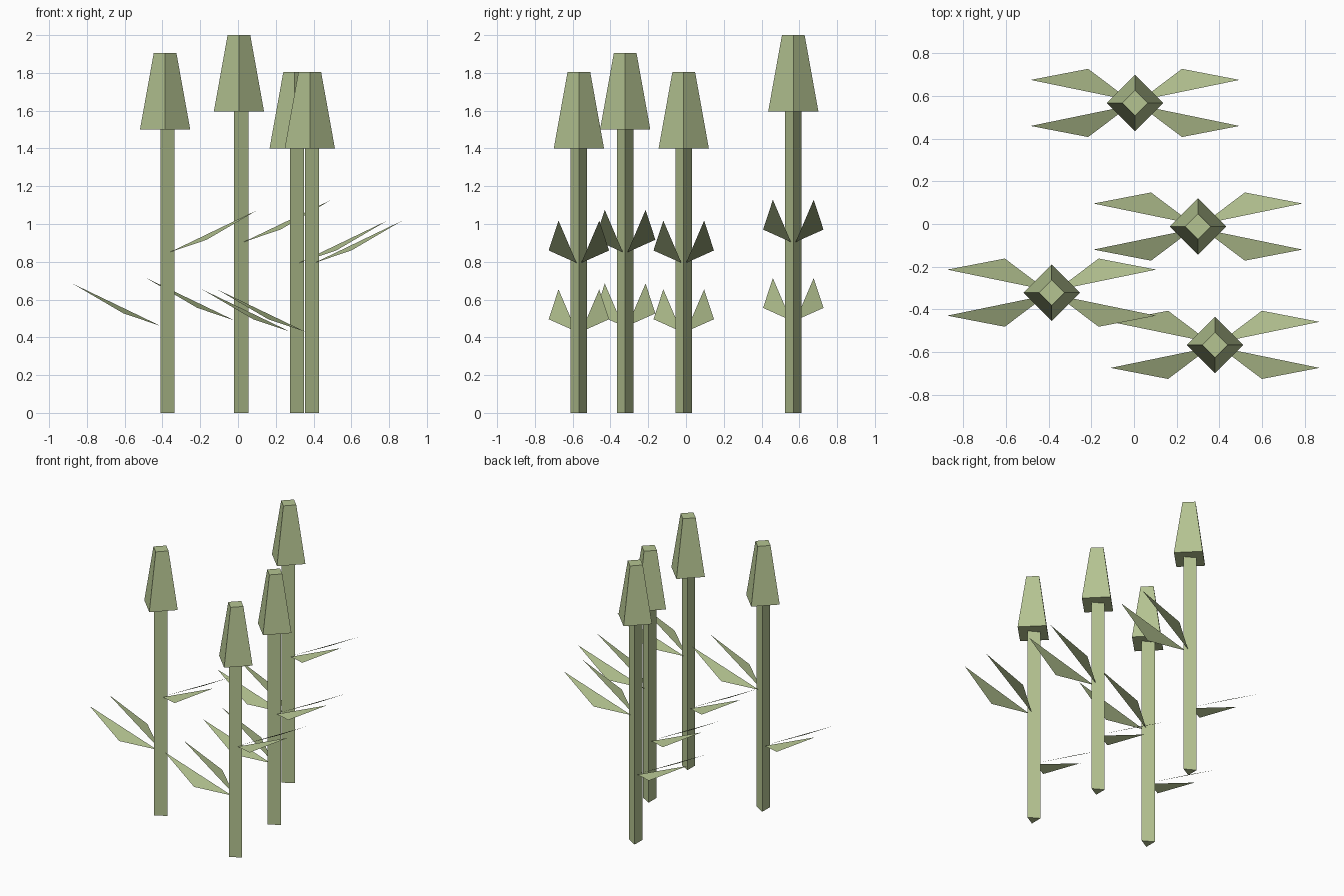
import bpy
import bmesh
from math import cos, sin, tau

cube = bpy.data.objects.get("Cube")
if cube:
    bpy.data.objects.remove(cube, do_unlink=True)

green = bpy.data.materials.new("sage_green")
green.use_nodes = True
colour = (0.46, 0.55, 0.285, 1)
green.diffuse_color = colour
green.node_tree.nodes["Principled BSDF"].inputs["Base Color"].default_value = colour


def finish(name, bm, location):
    mesh = bpy.data.meshes.new(name)
    bm.to_mesh(mesh)
    bm.free()
    mesh.materials.append(green)
    obj = bpy.data.objects.new(name, mesh)
    obj.location = location
    bpy.context.collection.objects.link(obj)


def frustum(name, sides, r_low, r_high, height, location):
    """Closed tapered prism with one corner on +x."""
    bm = bmesh.new()
    angles = [tau * i / sides for i in range(sides)]
    low = [bm.verts.new((r_low * cos(a), r_low * sin(a), 0)) for a in angles]
    high = [bm.verts.new((r_high * cos(a), r_high * sin(a), height)) for a in angles]
    bm.faces.new(low[::-1])
    bm.faces.new(high)
    for i in range(sides):
        j = (i + 1) % sides
        bm.faces.new((low[i], low[j], high[j], high[i]))
    finish(name, bm, location)


def leaf_pair(name, side, location):
    """Two flat triangular leaves rising outwards, mirrored front to back."""
    bm = bmesh.new()
    for s in (-1, 1):
        points = [(0.024, 0.012, 0), (0.49, 0.108, 0.224), (0.22, 0.16, 0.066)]
        verts = [bm.verts.new((side * x, s * y, z)) for x, y, z in points]
        face = bm.faces.new(verts)
        face.normal_update()
        if face.normal.z < 0:
            face.normal_flip()
    finish(name, bm, location)


# Stalk position and stem height
stalks = {
    "back": (0.005, 0.568, 1.595),
    "middle": (0.30, -0.012, 1.4),
    "right": (-0.386, -0.322, 1.5),
    "front": (0.38, -0.567, 1.4),
}
for label, (x, y, h) in stalks.items():
    # Three-sided stem, four-sided bud, high and low leaves
    frustum(label + "_stem", 3, 0.05, 0.05, h, (x, y, 0))
    frustum(label + "_bud", 4, 0.133, 0.06, 0.405, (x, y, h))
    leaf_pair(label + "_upper_leaves", 1, (x, y, 0.567 * h))
    leaf_pair(label + "_lower_leaves", -1, (x, y, 0.307 * h))
